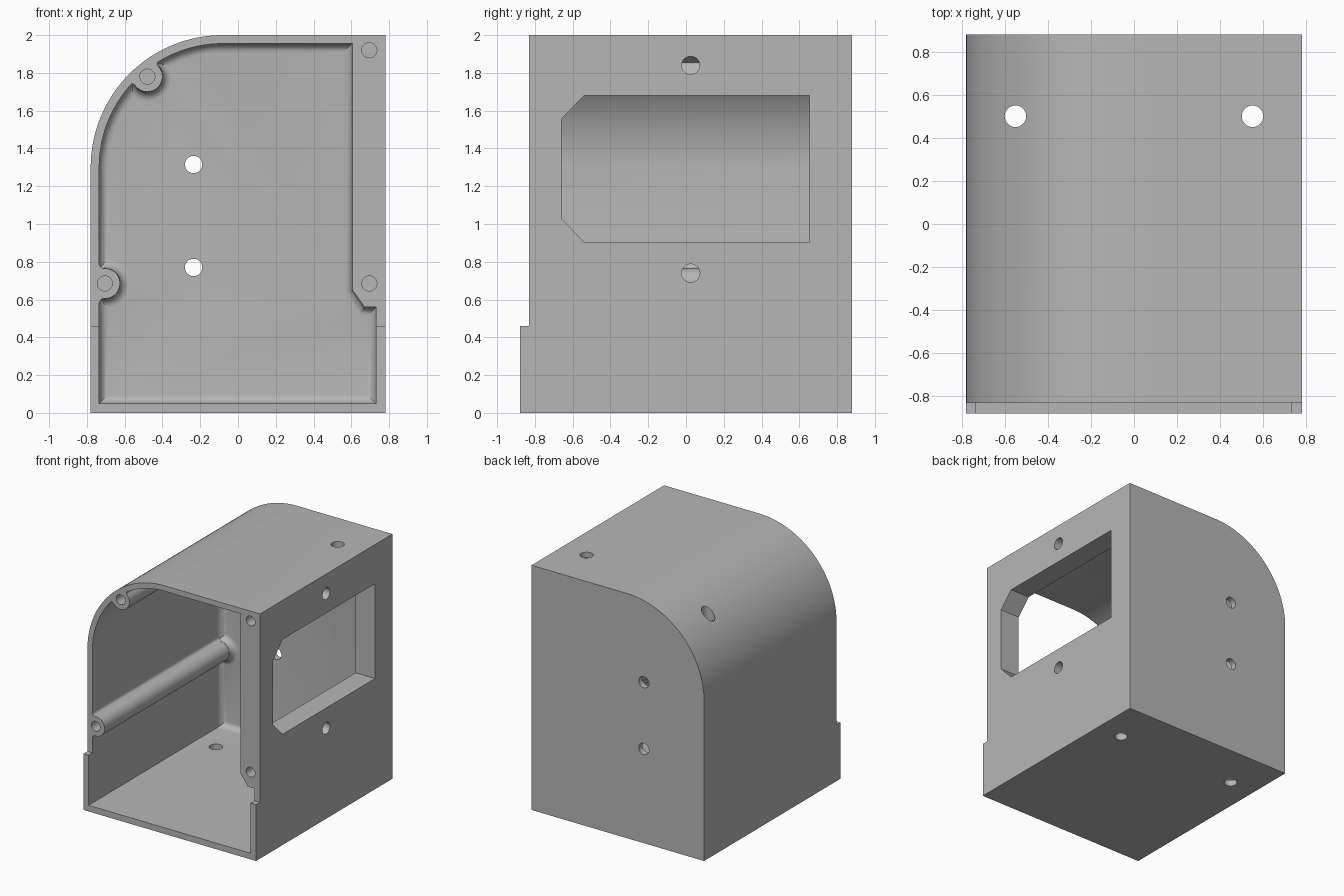
import bpy, bmesh
from math import pi, sin, cos, sqrt, atan2
from mathutils import Vector, Matrix

cube = bpy.data.objects.get("Cube")
if cube:
    bpy.data.objects.remove(cube, do_unlink=True)

grey = bpy.data.materials.new("light grey")
grey.use_nodes = True
colour = (0.47, 0.47, 0.47, 1)
grey.diffuse_color = colour
grey.node_tree.nodes["Principled BSDF"].inputs["Base Color"].default_value = colour

FRONT, BACK, LIP = -0.83, 0.88, -0.88
INNER_BACK = 0.83
CX, CZ, R = -0.08, 1.3, 0.7        # rounded shoulder
BOSS_R, FLARE = 0.08, 0.05


def finish(name, bm):
    bmesh.ops.recalc_face_normals(bm, faces=bm.faces[:])
    mesh = bpy.data.meshes.new(name)
    bm.to_mesh(mesh)
    bm.free()
    mesh.materials.append(grey)
    obj = bpy.data.objects.new(name, mesh)
    bpy.context.collection.objects.link(obj)
    return obj


def prism(name, pts, start, end, axis="Y", back_round=0):
    """Extrude a 2D outline along an axis, optionally rounding the far rim."""
    place = {"X": lambda a, b, t: (t, a, b),
             "Y": lambda a, b, t: (a, t, b),
             "Z": lambda a, b, t: (a, b, t)}[axis]
    bm = bmesh.new()
    near = [bm.verts.new(place(a, b, start)) for a, b in pts]
    far = [bm.verts.new(place(a, b, end)) for a, b in pts]
    bm.faces.new(near)
    cap = bm.faces.new(far[::-1])
    n = len(pts)
    for i in range(n):
        j = (i + 1) % n
        bm.faces.new((near[i], near[j], far[j], far[i]))
    if back_round:
        bmesh.ops.recalc_face_normals(bm, faces=bm.faces[:])
        bmesh.ops.bevel(bm, geom=list(cap.edges), offset=back_round, segments=6,
                        profile=0.5, affect="EDGES", clamp_overlap=False)
    return finish(name, bm)


def arc(cx, cz, r, a0, a1, n):
    return [(cx + r * cos(a0 + (a1 - a0) * i / n),
             cz + r * sin(a0 + (a1 - a0) * i / n)) for i in range(n + 1)]


def circle(a, b, r, n=32):
    return arc(a, b, r, 0, 2 * pi, n)[:-1]


def subtract(target, cutter):
    mod = target.modifiers.new("cut", "BOOLEAN")
    mod.operation = "DIFFERENCE"
    mod.solver = "EXACT"
    mod.object = cutter
    bpy.context.view_layer.objects.active = target
    bpy.ops.object.modifier_apply(modifier=mod.name)
    bpy.data.objects.remove(cutter, do_unlink=True)


def boss(x, z, direction):
    """Screw boss outline with small fillets where it meets the wall."""
    d, f = 0.03, 0.025
    u, v = -d + f, sqrt((BOSS_R + f) ** 2 - (f - d) ** 2)
    touch = atan2(v, u)
    half = [(-d - 0.02, v)] + arc(u, v, f, pi, pi + touch, 6)[:-1]
    local = half + arc(0, 0, BOSS_R, touch, -touch, 28) + [(a, -b) for a, b in half[::-1]]
    c, s = cos(direction), sin(direction)
    pts = [(x + a * c - b * s, z + a * s + b * c) for a, b in local]
    return prism("boss", pts, -1.1, 1.0)


def boss_flare(x, z):
    """Trumpet-shaped foot blending a boss into the back wall."""
    bm = bmesh.new()
    r = BOSS_R + 0.001
    prof = [(0, 0.95), (r + FLARE, 0.95)]
    for i in range(9):
        a = pi / 2 * i / 8
        prof.append((r + FLARE * (1 - sin(a)), INNER_BACK - FLARE * (1 - cos(a))))
    prof.append((0, INNER_BACK - 2 * FLARE))
    verts = [bm.verts.new((x + p, y, z)) for p, y in prof]
    edges = [bm.edges.new(e) for e in zip(verts, verts[1:])]
    bmesh.ops.spin(bm, geom=verts + edges, cent=(x, 0, z), axis=(0, 1, 0),
                   angle=2 * pi, steps=40)
    bmesh.ops.remove_doubles(bm, verts=bm.verts[:], dist=0.0002)
    return finish("boss_flare", bm)


# Outer shell with one rounded shoulder and a low front lip
housing = prism("housing", [(-0.78, 0), (0.78, 0), (0.78, 2)]
                + arc(CX, CZ, R, pi / 2, pi, 32), LIP, BACK)
subtract(housing, prism("step", [(-1, 0.46), (1, 0.46), (1, 2.2), (-1, 2.2)], -1, FRONT))

# Cavity, leaving a thick side post, with the bosses left standing
cavity = prism("cavity", [(-0.735, 0.05), (0.73, 0.05), (0.73, 0.56), (0.67, 0.56),
                          (0.605, 0.65), (0.605, 1.955)]
               + arc(CX, CZ, R - 0.045, pi / 2, pi, 32), -1, INNER_BACK, back_round=FLARE)
bosses = [(-0.705, 0.685), (-0.48, 1.78)]
for (x, z), direction in zip(bosses, (0, atan2(CZ - 1.78, CX + 0.48))):
    subtract(cavity, boss(x, z, direction))
    subtract(cavity, boss_flare(x, z))
subtract(housing, cavity)

# Side window with two clipped corners
subtract(housing, prism("window", [(-0.54, 0.905), (0.655, 0.905), (0.655, 1.68),
                                   (-0.54, 1.68), (-0.66, 1.555), (-0.66, 1.03)],
                        0.4, 0.9, "X"))

# Blind screw bores in the bosses and the side post
for x, z in bosses + [(0.695, 1.92), (0.695, 0.685)]:
    subtract(housing, prism("bore", circle(x, z, 0.04), -0.95, -0.45))

# Through holes: side wall, back wall, roof and floor
for z in (1.84, 0.74):
    subtract(housing, prism("side_hole", circle(0.025, z, 0.048), 0.5, 0.9, "X"))
for z in (1.315, 0.77):
    subtract(housing, prism("back_hole", circle(-0.235, z, 0.046), 0.75, 1))
for x in (-0.55, 0.55):
    subtract(housing, prism("vertical_hole", circle(x, 0.5, 0.05), -0.1, 2.1, "Z"))

# Smooth curves, crisp edges
bpy.ops.object.select_all(action="DESELECT")
housing.select_set(True)
bpy.context.view_layer.objects.active = housing
bpy.ops.object.shade_smooth_by_angle(angle=pi / 6)
